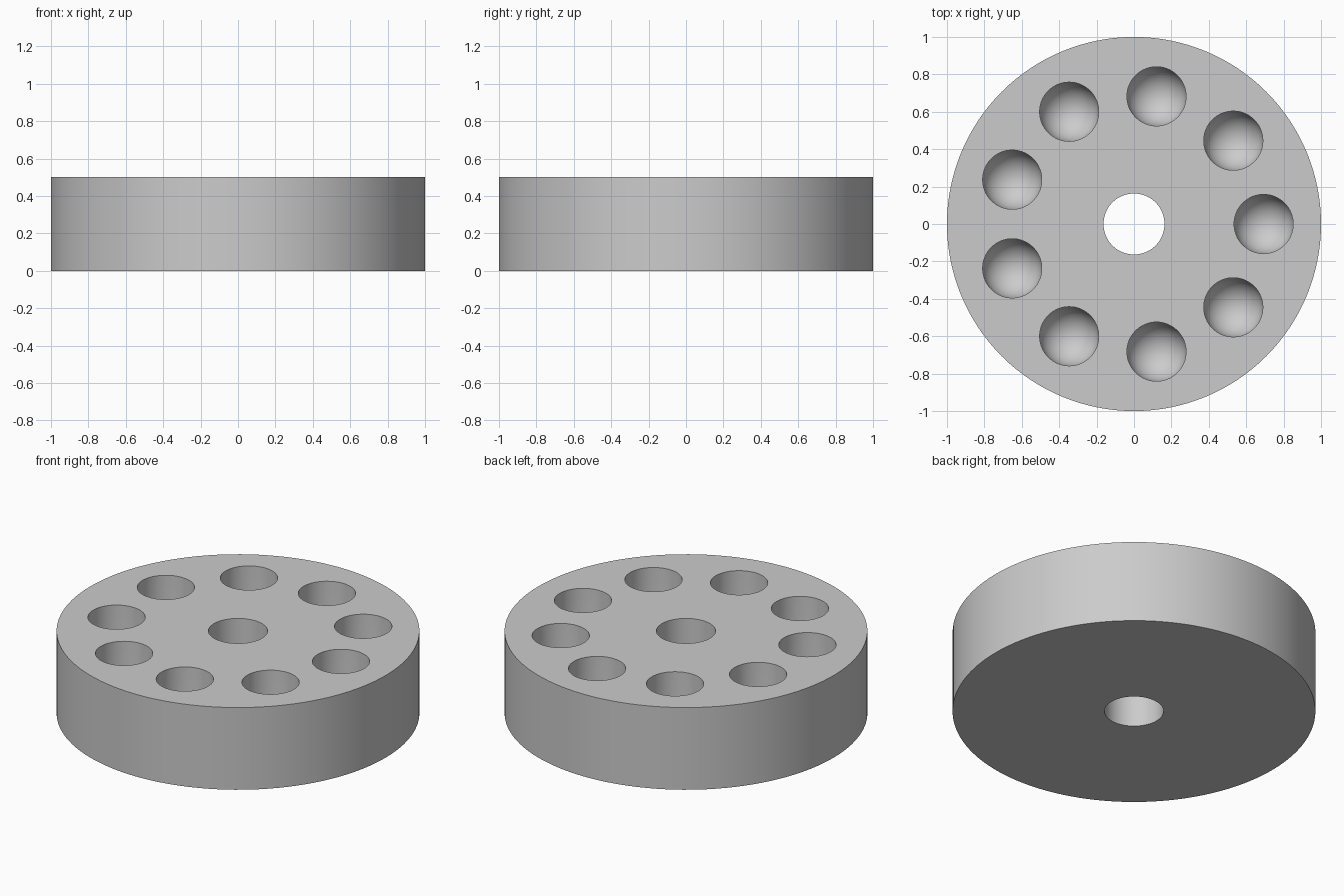
import bpy, bmesh, math
from mathutils import Matrix, Vector

cube = bpy.data.objects.get("Cube")
if cube:
    bpy.data.objects.remove(cube, do_unlink=True)

HEIGHT, RADIUS = 0.5, 1.0
BORE_RADIUS = 0.163
CUP_COUNT, CUP_RADIUS, CUP_RING = 9, 0.158, 0.693
BOWL_Z = 0.25          # height where the straight cup wall meets its round bottom

grey = bpy.data.materials.new("light grey")
grey.use_nodes = True
colour = (0.6, 0.6, 0.6, 1)
grey.diffuse_color = colour
grey.node_tree.nodes["Principled BSDF"].inputs["Base Color"].default_value = colour


def lathe(name, profile, segments, centre=(0, 0, 0)):
    """Revolve a profile of (radius, z) points into a closed solid."""
    bm = bmesh.new()
    verts = [bm.verts.new((r, 0, z)) for r, z in profile]
    edges = [bm.edges.new(pair) for pair in zip(verts, verts[1:])]
    bmesh.ops.spin(bm, geom=verts + edges, cent=(0, 0, 0), axis=(0, 0, 1),
                   angle=math.tau, steps=segments, use_duplicate=False)
    bmesh.ops.remove_doubles(bm, verts=bm.verts, dist=1e-4)
    bmesh.ops.recalc_face_normals(bm, faces=bm.faces)
    bmesh.ops.translate(bm, verts=bm.verts, vec=centre)
    mesh = bpy.data.meshes.new(name)
    bm.to_mesh(mesh)
    bm.free()
    mesh.materials.append(grey)
    obj = bpy.data.objects.new(name, mesh)
    bpy.context.collection.objects.link(obj)
    return obj


# Disc with a bore right through the middle
disc = lathe("round_holder", [(BORE_RADIUS, 0), (RADIUS, 0), (RADIUS, HEIGHT),
                              (BORE_RADIUS, HEIGHT), (BORE_RADIUS, 0)], 128)

# Round-bottomed cups, evenly spaced in a ring
steps = 12
bowl = [(CUP_RADIUS * math.sin(a), BOWL_Z - CUP_RADIUS * math.cos(a))
        for a in (math.pi / 2 * i / steps for i in range(steps + 1))]
cup_profile = bowl + [(CUP_RADIUS, HEIGHT + 0.1), (0, HEIGHT + 0.1)]

bpy.context.view_layer.objects.active = disc
disc.select_set(True)
for i in range(CUP_COUNT):
    spot = Matrix.Rotation(math.tau * i / CUP_COUNT, 3, 'Z') @ Vector((CUP_RING, 0, 0))
    cutter = lathe("cup_cutter", cup_profile, 64, spot)
    cutter.hide_render = True
    cut = disc.modifiers.new("cup", 'BOOLEAN')
    cut.operation = 'DIFFERENCE'
    cut.solver = 'EXACT'
    cut.object = cutter
    bpy.ops.object.modifier_apply(modifier=cut.name)
    bpy.data.objects.remove(cutter, do_unlink=True)

bpy.ops.object.shade_smooth_by_angle(angle=math.radians(30))
